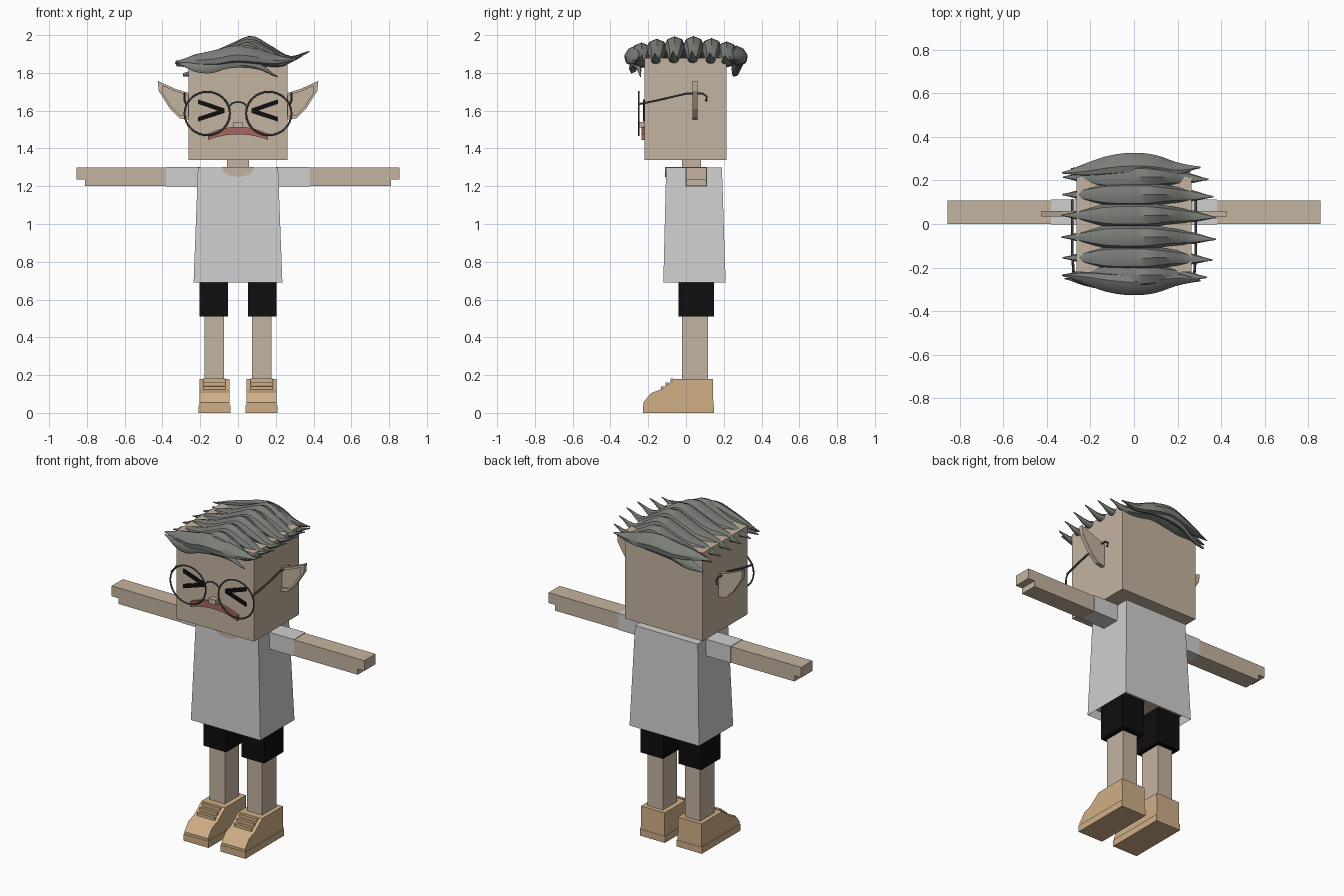
import bpy, bmesh, math
from mathutils import Vector

if "Cube" in bpy.data.objects:
    bpy.data.objects.remove(bpy.data.objects["Cube"])


def material(name, rgb):
    lin = [(c / 255 / 12.92) if c < 11 else ((c / 255 + 0.055) / 1.055) ** 2.4 for c in rgb]
    m = bpy.data.materials.new(name)
    m.use_nodes = True
    m.diffuse_color = (*lin, 1)
    bsdf = m.node_tree.nodes["Principled BSDF"]
    bsdf.inputs["Base Color"].default_value = (*lin, 1)
    bsdf.inputs["Roughness"].default_value = 0.8
    return m


SKIN = material("skin", (197, 180, 160))
SHIRT = material("shirt_white", (207, 207, 207))
BLACK = material("black", (14, 14, 14))
SHOE = material("tan_leather", (208, 175, 135))
HAIR = material("grey_hair", (122, 126, 120))
MOUTH = material("mouth_red", (168, 103, 98))
WIRE = material("wire_grey", (84, 86, 86))


def finish(name, bm, mat, smooth=False):
    bmesh.ops.recalc_face_normals(bm, faces=bm.faces)
    me = bpy.data.meshes.new(name)
    bm.to_mesh(me)
    bm.free()
    me.materials.append(mat)
    ob = bpy.data.objects.new(name, me)
    bpy.context.collection.objects.link(ob)
    if smooth:
        bpy.ops.object.select_all(action='DESELECT')
        ob.select_set(True)
        bpy.context.view_layer.objects.active = ob
        bpy.ops.object.shade_smooth_by_angle(angle=math.radians(40))
    return ob


def loft(name, rings, mat, caps=True, smooth=False):
    """Skin a list of equal-length vertex rings."""
    bm = bmesh.new()
    vs = [[bm.verts.new(p) for p in r] for r in rings]
    n = len(vs[0])
    for a, b in zip(vs, vs[1:]):
        for i in range(n):
            j = (i + 1) % n
            bm.faces.new((a[i], a[j], b[j], b[i]))
    if caps:
        bm.faces.new(vs[0])
        bm.faces.new(vs[-1])
    return finish(name, bm, mat, smooth)


def rect(x0, x1, y0, y1, z):
    return [(x0, y0, z), (x1, y0, z), (x1, y1, z), (x0, y1, z)]


def box(name, x, y, z, mat):
    x = sorted(x)
    return loft(name, [rect(*x, *y, z[0]), rect(*x, *y, z[1])], mat)


def plate(name, pts, y0, y1, mat):
    """Extrude an x-z outline along y."""
    return loft(name, [[(x, y, z) for x, z in pts] for y in (y0, y1)], mat)


def side_prism(name, pts, x0, x1, mat):
    """Extrude a y-z outline along x."""
    return loft(name, [[(x, y, z) for y, z in pts] for x in (x0, x1)], mat)


def tube(name, pts, r, mat, closed=False, sides=6):
    pts = [Vector(p) for p in pts]
    rings = []
    for i, p in enumerate(pts):
        a = pts[i - 1] if i or closed else p
        b = pts[(i + 1) % len(pts)] if closed or i < len(pts) - 1 else p
        q = (b - a).to_track_quat('Z', 'Y')
        rings.append([p + q @ Vector((r * math.cos(k * math.tau / sides),
                                      r * math.sin(k * math.tau / sides), 0)) for k in range(sides)])
    if closed:
        # measure each ring from a fixed axis so that the seam lines up
        c = sum(pts, Vector()) / len(pts)
        rings = [[p + r * (math.cos(k * math.tau / sides) * (p - c).normalized()
                           + math.sin(k * math.tau / sides) * Vector((0, 1, 0)))
                  for k in range(sides)] for p in pts]
        rings.append(rings[0])
    return loft(name, rings, mat, not closed, True)


# Head, neck and face
box("head", (-.263, .263), (-.22, .215), (1.34, 1.88), SKIN)
box("neck", (-.057, .057), (-.02, .08), (1.22, 1.35), SKIN)
box("nose", (-.023, .023), (-.25, -.215), (1.51, 1.54), SKIN)
xs = [-.16 + .032 * i for i in range(11)]
lip = [(x, 1.515 - 1.5 * x * x) for x in xs] + [(x, 1.475 - 1.2 * x * x) for x in reversed(xs)]
plate("mouth", lip, -.235, -.215, MOUTH)

# Shirt: open underneath, with a flat top and a bare neckline
loft("shirt", [rect(-.225, .225, -.11, .2, .69), rect(-.235, .235, -.12, .21, .69),
               rect(-.212, .212, -.105, .19, 1.3), rect(-.2, .2, -.095, .18, 1.3)], SHIRT)
sh = bpy.data.objects["shirt"]
bm = bmesh.new()
bm.from_mesh(sh.data)
low = [f for f in bm.faces if all(v.co.z < .7 for v in f.verts) and f.calc_area() > .1]
bmesh.ops.translate(bm, verts=list({v for f in low for v in f.verts}), vec=(0, 0, .05))
bm.to_mesh(sh.data)
bm.free()
box("lower_body", (-.215, .215), (-.1, .19), (.73, .76), SKIN)
arc = [(.085 * math.cos(a), 1.3 - .05 * math.sin(a)) for a in [math.pi * i / 12 for i in range(13)]]
plate("neckline", arc, -.111, -.1, SKIN)
box("neckline_top", (-.085, .085), (-.11, .1), (1.296, 1.302), SKIN)

# Paired parts
for s, side in ((1, "left"), (-1, "right")):
    box(side + "_sleeve", (s * .2, s * .38), (-.002, .112), (1.199, 1.301), SHIRT)
    plate(side + "_arm", [(s * x, z) for x, z in
          ((.37, 1.2), (.81, 1.2), (.81, 1.235), (.855, 1.235), (.855, 1.298), (.37, 1.298))], 0, .108, SKIN)
    box(side + "_shorts", (s * .052, s * .205), (-.04, .147), (.51, .76), BLACK)
    box(side + "_leg", (s * .075, s * .178), (-.02, .117), (.15, .53), SKIN)

    # Shoe: sole, sloped upper, lace strips
    box(side + "_sole", (s * .04, s * .21), (-.228, .147), (0, .04), SHOE)
    side_prism(side + "_shoe", [(-.226, .03), (-.226, .055), (-.185, .105), (-.13, .125), (-.06, .18),
                                (.142, .18), (.145, .03)], s * .045, s * .205, SHOE)
    for i in range(3):
        y, z = -.125 + .025 * i, .133 + .02 * i
        box(side + "_lace", (s * .065, s * .185), (y - .008, y + .008), (z - .012, z + .008), SHOE)

    # Ear: back plate and raised rim around a recess
    ear = [(s * x, z) for x, z in ((.25, 1.69), (.33, 1.715), (.425, 1.757), (.42, 1.705),
                                  (.36, 1.61), (.31, 1.56), (.25, 1.55))]
    cx, cz = s * .315, 1.645
    inner = [(cx + (x - cx) * .78, cz + (z - cz) * .78) for x, z in ear]
    plate(side + "_ear", ear, .048, .06, SKIN)
    loft(side + "_ear_rim", [[(x, y, z) for x, z in p] for p, y in
         ((ear, .05), (ear, .035), (inner, .035), (inner, .05))], SKIN, caps=False)

    # Squeezed-shut eye from two slanted bars
    for d in (.048, -.046):
        plate(side + "_eye_bar", [(s * .072, 1.588), (s * .212, 1.588 + d), (s * .212, 1.612 + d),
                                  (s * .072, 1.612)], -.227, -.219, BLACK)

    # Glasses rim and temple
    ring = [(s * .163 + .12 * math.cos(a), -.25, 1.585 + .115 * math.sin(a))
            for a in [math.tau * i / 32 for i in range(32)]]
    tube(side + "_lens_rim", ring, .005, WIRE, True)
    tube(side + "_temple", [(s * .275, -.25, 1.635), (s * .283, -.15, 1.655), (s * .283, 0, 1.69),
                            (s * .283, .09, 1.69), (s * .283, .11, 1.675), (s * .283, .105, 1.65)], .006, WIRE)

tube("glasses_bridge", [(-.05, -.25, 1.62), (-.03, -.25, 1.64), (0, -.25, 1.647),
                        (.03, -.25, 1.64), (.05, -.25, 1.62)], .005, WIRE)


def spline(keys, t):
    """Catmull-Rom value along evenly spaced keys."""
    f = t * (len(keys) - 1)
    i = min(int(f), len(keys) - 2)
    u = f - i
    a, b, c, d = (keys[max(0, min(len(keys) - 1, i + k))] for k in (-1, 0, 1, 2))
    return .5 * (2 * b + (c - a) * u + (2 * a - 5 * b + 4 * c - d) * u * u + (3 * b - a - 3 * c + d) * u ** 3)


def strand(name, x0, x1, ys, zs, widths, heights, tilt=0, steps=22, sides=8):
    rings = []
    for i in range(steps + 1):
        t = i / steps
        y, z = spline(ys, t), spline(zs, t)
        w, h = max(.003, spline(widths, t)), max(.003, spline(heights, t))
        ring = []
        for k in range(sides):
            a = math.tau * k / sides
            p, q = w * math.cos(a), h * math.sin(a)
            ring.append((x0 + (x1 - x0) * t, y + p * math.cos(tilt) - q * math.sin(tilt),
                         z + p * math.sin(tilt) + q * math.cos(tilt)))
        rings.append(ring)
    return loft(name, rings, HAIR, smooth=True)


# Hair: combed-over strands running across the head
WIDE = [.003, .028, .052, .057, .055, .04, .026, .003]
TALL = [.003, .025, .035, .045, .055, .042, .018, .003]
RISE = [1.85, 1.872, 1.882, 1.915, 1.942, 1.902, 1.872, 1.915]
for i, y in enumerate((-.235, -.155, -.06, .04, .135, .215)):
    edge = abs(y) / .235
    zs = [z - .035 * edge ** 2 * (.3 + (z - 1.84) * 7) for z in RISE]
    strand("hair_strand", -.335 + .01 * edge, .38 - .045 * edge ** 2,
           [y, y, y, y, y, y, y - .005, y - .01], zs, WIDE, TALL)

# Fringe at the front and drooping locks at the back
SLIM = [.003, .022, .034, .037, .034, .022, .003]
for s, name in ((-1, "front"), (1, "back")):
    bow = [s * v for v in (.235, .25, .27, .28, .275, .255, .26)]
    strand(name + "_side_lock", -.33, .305, bow, [1.86, 1.87, 1.88, 1.9, 1.89, 1.87, 1.87],
           [v * 1.5 for v in SLIM], SLIM, -s * .7)
strand("fringe", -.32, .21, [-.25, -.265, -.275, -.275, -.265, -.25, -.24],
       [1.85, 1.835, 1.84, 1.86, 1.855, 1.83, 1.78], [.003, .03, .045, .04, .03, .018, .003],
       [.003, .014, .02, .02, .018, .012, .003], 1.2)
strand("back_lock", -.29, .26, [.25, .26, .275, .28, .275, .255, .24],
       [1.79, 1.815, 1.86, 1.88, 1.88, 1.87, 1.86], [.01, .03, .04, .045, .04, .025, .003],
       [.005, .014, .022, .025, .02, .014, .003], -1.1)
